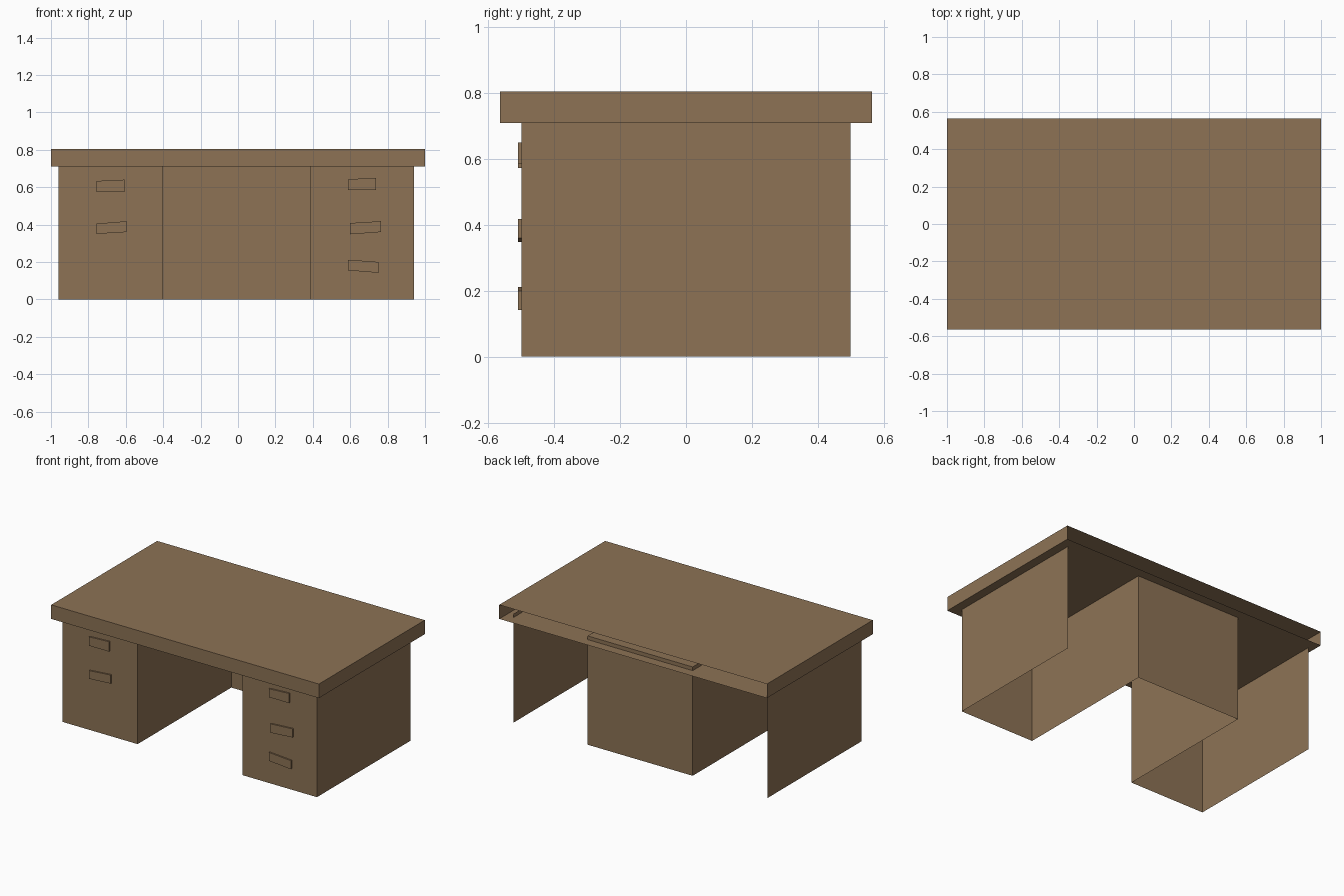
import bpy
import bmesh

if "Cube" in bpy.data.objects:
    bpy.data.objects.remove(bpy.data.objects["Cube"], do_unlink=True)

brown = bpy.data.materials.new("desk brown")
brown.use_nodes = True
colour = (0.266, 0.171, 0.091, 1)
brown.diffuse_color = colour
brown.node_tree.nodes["Principled BSDF"].inputs["Base Color"].default_value = colour


def finish(bm, name):
    mesh = bpy.data.meshes.new(name)
    bm.to_mesh(mesh)
    bm.free()
    mesh.materials.append(brown)
    obj = bpy.data.objects.new(name, mesh)
    bpy.context.collection.objects.link(obj)
    return obj


def prism(name, outline, y0, y1, open_back=False):
    """Extrude an x-z outline from the front y0 to the back y1."""
    bm = bmesh.new()
    front = bm.faces.new([bm.verts.new((x, y0, z)) for x, z in outline])
    bm.normal_update()
    ext = bmesh.ops.extrude_face_region(bm, geom=[front], use_keep_orig=True)["geom"]
    moved = [g for g in ext if isinstance(g, bmesh.types.BMVert)]
    bmesh.ops.translate(bm, verts=moved, vec=(0, y1 - y0, 0))
    if open_back:
        caps = [f for f in bm.faces if all(abs(v.co.y - y1) < 1e-5 for v in f.verts)]
        bmesh.ops.delete(bm, geom=caps, context='FACES_ONLY')
    bmesh.ops.recalc_face_normals(bm, faces=bm.faces)
    return finish(bm, name)


def rect(x0, x1, z0, z1):
    return [(x0, z0), (x1, z0), (x1, z1), (x0, z1)]


def sheet(name, corners):
    bm = bmesh.new()
    bm.faces.new([bm.verts.new(c) for c in corners])
    return finish(bm, name)


UNDER, TOP, RISE = 0.71, 0.805, 0.735
FRONT, BACK = -0.5, 0.5
LEFT_OUT, LEFT_IN, RIGHT_IN, RIGHT_OUT = 0.94, 0.385, -0.4, -0.96

# Hollow desktop, open along the back
prism("desktop", rect(-1, 1, UNDER, TOP), -0.565, 0.565, open_back=True)

# Thin upright side sheets of the pedestals
for name, x in (("left_outer_side", LEFT_OUT), ("left_inner_side", LEFT_IN),
                ("right_inner_side", RIGHT_IN), ("right_outer_side", RIGHT_OUT)):
    sheet(name, [(x, FRONT, 0), (x, BACK, 0), (x, BACK, RISE), (x, FRONT, RISE)])

# Drawer fronts and kneehole back
for name, x0, x1, y in (("left_drawer_front", LEFT_IN, LEFT_OUT, FRONT),
                        ("right_drawer_front", RIGHT_OUT, RIGHT_IN, FRONT),
                        ("kneehole_back", RIGHT_IN, LEFT_IN, BACK)):
    sheet(name, [(x, y, z) for x, z in rect(x0, x1, 0, RISE)])

# Low cover above the kneehole, inside the hollow top
sheet("kneehole_cover", [(RIGHT_IN, FRONT, RISE), (LEFT_IN, FRONT, RISE),
                         (LEFT_IN, BACK, RISE), (RIGHT_IN, BACK, RISE)])

# Slightly crooked drawer handles: x range, then bottom and top at each end
handles = {
    "right_upper_handle": (-0.757, -0.607, 0.573, 0.633, 0.573, 0.64),
    "right_lower_handle": (-0.757, -0.595, 0.35, 0.405, 0.36, 0.418),
    "left_upper_handle": (0.587, 0.738, 0.585, 0.642, 0.585, 0.65),
    "left_middle_handle": (0.6, 0.765, 0.348, 0.408, 0.36, 0.418),
    "left_lower_handle": (0.587, 0.752, 0.155, 0.212, 0.142, 0.2),
}
for name, (x0, x1, b0, t0, b1, t1) in handles.items():
    prism(name, [(x0, b0), (x1, b1), (x1, t1), (x0, t0)], FRONT - 0.01, FRONT, open_back=True)
